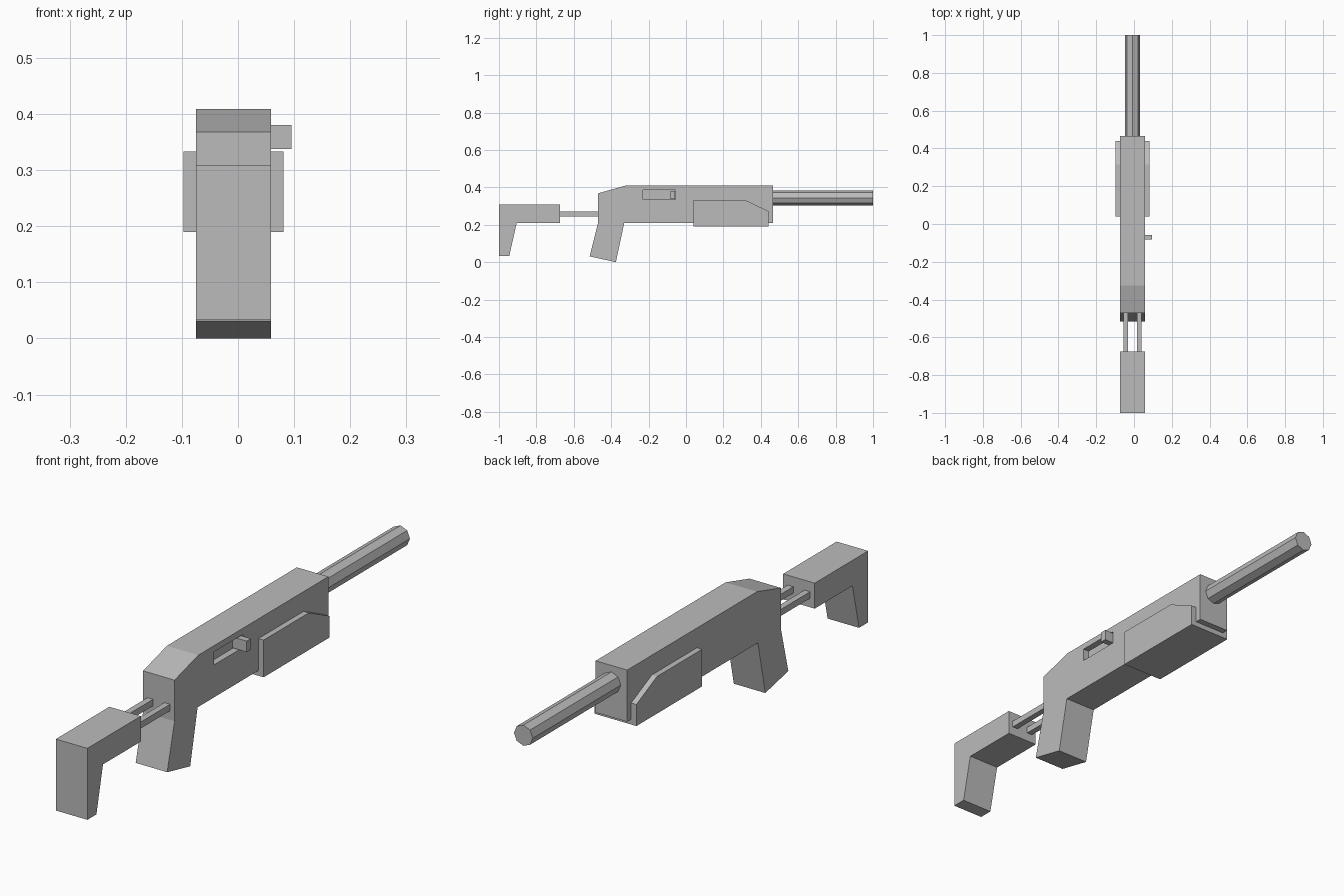
import bpy
import bmesh
from math import pi
from mathutils import Matrix

cube = bpy.data.objects.get("Cube")
if cube:
    bpy.data.objects.remove(cube, do_unlink=True)

grey = bpy.data.materials.new("plain grey")
grey.use_nodes = True
grey.diffuse_color = (0.5, 0.5, 0.5, 1)
grey.node_tree.nodes["Principled BSDF"].inputs["Base Color"].default_value = (0.5, 0.5, 0.5, 1)

LEFT, RIGHT = 0.059, -0.075
MID = (LEFT + RIGHT) / 2


def finish(name, bm):
    bmesh.ops.recalc_face_normals(bm, faces=bm.faces)
    mesh = bpy.data.meshes.new(name)
    bm.to_mesh(mesh)
    bm.free()
    mesh.materials.append(grey)
    obj = bpy.data.objects.new(name, mesh)
    bpy.context.scene.collection.objects.link(obj)
    return obj


def slab(name, profile, x0=RIGHT, x1=LEFT):
    """Extrude a side profile of (y, z) points from x0 to x1."""
    bm = bmesh.new()
    face = bm.faces.new([bm.verts.new((x0, y, z)) for y, z in profile])
    new = bmesh.ops.extrude_face_region(bm, geom=[face])["geom"]
    verts = [v for v in new if isinstance(v, bmesh.types.BMVert)]
    bmesh.ops.translate(bm, verts=verts, vec=(x1 - x0, 0, 0))
    return finish(name, bm)


def box(name, x0, x1, y0, y1, z0, z1):
    return slab(name, [(y0, z0), (y1, z0), (y1, z1), (y0, z1)], x0, x1)


# Receiver and grip in one silhouette, with a slot cut in the left side
receiver = slab("receiver_and_grip", [
    (-0.47, 0.368), (-0.325, 0.409), (0.465, 0.409), (0.465, 0.21),
    (-0.33, 0.21), (-0.375, 0), (-0.515, 0.031), (-0.47, 0.21)])
slot_depth = 0.025
cutter = box("slot_cutter", LEFT - slot_depth, LEFT + 0.05, -0.23, -0.055, 0.335, 0.385)
cutter.hide_render = True
cut = receiver.modifiers.new("slot", 'BOOLEAN')
cut.operation = 'DIFFERENCE'
cut.solver = 'EXACT'
cut.object = cutter
bpy.context.view_layer.update()
# Bake the cut, then drop the cutter
cut_mesh = bpy.data.meshes.new_from_object(
    receiver.evaluated_get(bpy.context.evaluated_depsgraph_get()))
receiver.modifiers.clear()
receiver.data = cut_mesh
bpy.data.objects.remove(cutter, do_unlink=True)

# Bolt handle at the end of the slot
box("bolt_handle", LEFT - slot_depth, 0.095, -0.083, -0.058, 0.338, 0.38)

# Foregrip wrapped around the receiver
slab("foregrip", [(0.04, 0.19), (0.44, 0.19), (0.44, 0.273),
                  (0.315, 0.333), (0.04, 0.333)], -0.097, 0.081)

# Octagonal barrel
bm = bmesh.new()
bmesh.ops.create_cone(
    bm, cap_ends=True, segments=8, radius1=0.04, radius2=0.04, depth=0.55,
    matrix=Matrix.Translation((MID, 0.725, 0.344)) @ Matrix.Rotation(pi / 2, 4, 'X'))
finish("barrel", bm)

# Shoulder stock on two rods
slab("shoulder_stock", [(-1, 0.308), (-0.675, 0.308), (-0.675, 0.21),
                        (-0.905, 0.21), (-0.945, 0.033), (-1, 0.033)])
for side, name in ((-1, "right_stock_rod"), (1, "left_stock_rod")):
    x = MID + side * 0.036
    box(name, x - 0.012, x + 0.012, -0.685, -0.46, 0.245, 0.27)
